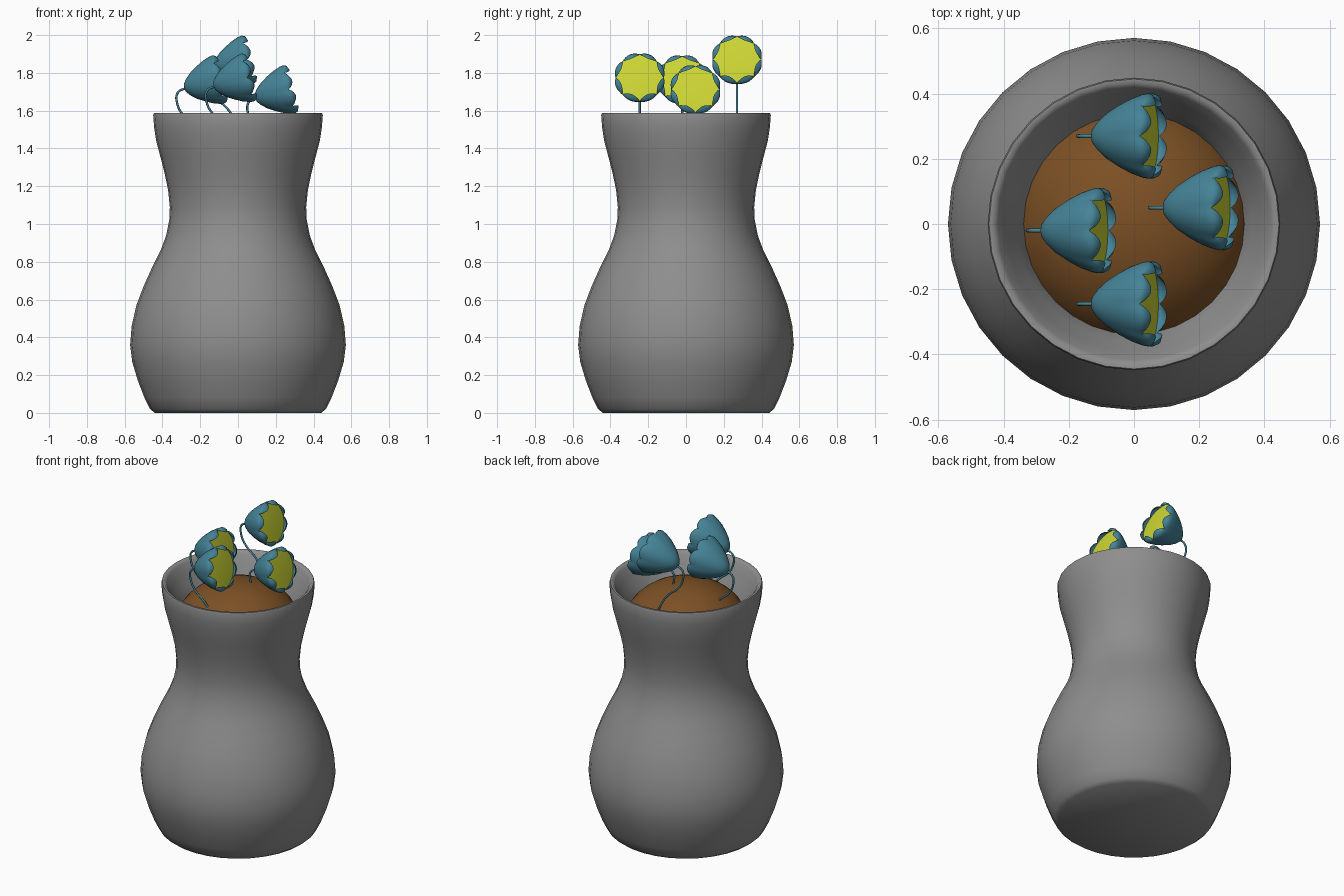
import bpy, bmesh, math
from mathutils import Matrix, Vector

cube = bpy.data.objects.get("Cube")
if cube:
    bpy.data.objects.remove(cube, do_unlink=True)


def material(name, rgb):
    m = bpy.data.materials.new(name)
    m.use_nodes = True
    m.diffuse_color = (*rgb, 1)
    bsdf = next(n for n in m.node_tree.nodes if n.type == "BSDF_PRINCIPLED")
    bsdf.inputs["Base Color"].default_value = (*rgb, 1)
    return m


GREY = material("clay grey", (0.27, 0.27, 0.27))
BROWN = material("soil brown", (0.2, 0.08, 0.018))
TEAL = material("petal teal", (0.06, 0.23, 0.31))
YELLOW = material("flower centre yellow", (0.62, 0.68, 0.035))


def lathe(name, profile, segments, mat, warp=None, angle=60):
    """Spin (radius, height) points about z; warp may reshape each ring point."""
    bm = bmesh.new()
    rings = []
    for i, (r, z) in enumerate(profile):
        if r == 0:
            rings.append([bm.verts.new((0, 0, z))] * segments)
            continue
        ring = []
        for s in range(segments):
            a = math.tau * s / segments
            rr, zz = warp(i, r, z, a) if warp else (r, z)
            ring.append(bm.verts.new((rr * math.cos(a), rr * math.sin(a), zz)))
        rings.append(ring)
    for lo, hi in zip(rings, rings[1:]):
        for s in range(segments):
            t = (s + 1) % segments
            corners = list(dict.fromkeys((lo[s], lo[t], hi[t], hi[s])))
            bm.faces.new(corners)
    mesh = bpy.data.meshes.new(name)
    bm.to_mesh(mesh)
    bm.free()
    mesh.materials.append(mat)
    ob = bpy.data.objects.new(name, mesh)
    bpy.context.collection.objects.link(ob)
    bpy.ops.object.select_all(action="DESELECT")
    ob.select_set(True)
    bpy.context.view_layer.objects.active = ob
    bpy.ops.object.shade_smooth_by_angle(angle=math.radians(angle))
    return ob


# Vase: outer wall up to a rounded rim, then a thick inner wall
lathe("vase", [
    (0, 0), (0.44, 0), (0.465, 0.02), (0.495, 0.08), (0.53, 0.17), (0.56, 0.27),
    (0.571, 0.36), (0.563, 0.46), (0.538, 0.57), (0.5, 0.67), (0.455, 0.77),
    (0.41, 0.86), (0.38, 0.94), (0.364, 1.02), (0.361, 1.09), (0.37, 1.18),
    (0.389, 1.27), (0.412, 1.36), (0.433, 1.44), (0.444, 1.51), (0.449, 1.575),
    (0.445, 1.588), (0.432, 1.588), (0.418, 1.572), (0.393, 1.52), (0.362, 1.46),
    (0.335, 1.4), (0.31, 1.3), (0.3, 1.2), (0, 1.2)], 32, GREY)

# Soil: a dome whose edge is buried in the wall
DOME = [(0.375 * math.cos(k * math.pi / 24), 1.28 + 0.303 * math.sin(k * math.pi / 24))
        for k in range(12)]
lathe("soil", [(0, 1.28)] + DOME + [(0, 1.583)], 32, BROWN)

# Flower cup: the last rings are scalloped into eight incurved petals
CUP = [(0, 0), (0.022, 0.004), (0.045, 0.022), (0.07, 0.05), (0.096, 0.09),
       (0.117, 0.13), (0.13, 0.165), (0.136, 0.188), (0.128, 0.205), (0.106, 0.213)]
PETALS = 8


def scallop(i, r, z, a):
    lobe = abs(math.sin(a * PETALS / 2)) ** 0.7
    if i < 4:
        return r, z
    # shallow grooves between petals, deeper towards the lip
    depth = (i - 3) / 6
    r -= 0.006 * depth * (1 - lobe) * (i < 8)
    if i >= 7:
        r0, z0 = (0.128, 0.18 + 0.002 * (i - 7))
        return r0 + (r - r0) * lobe, z0 + (z - z0) * lobe
    return r, z


def stem(name, base):
    curve = bpy.data.curves.new(name, "CURVE")
    curve.dimensions = "3D"
    curve.bevel_depth = 0.006
    curve.bevel_resolution = 2
    curve.resolution_u = 6
    offsets = [(0.01, 0), (-0.034, -0.025), (-0.036, -0.085), (0.0, -0.15),
               (0.06, -0.2), (0.1, -0.25), (0.15, -0.35)]
    spline = curve.splines.new("BEZIER")
    spline.bezier_points.add(len(offsets) - 1)
    for p, (dx, dz) in zip(spline.bezier_points, offsets):
        p.co = base + Vector((dx, 0, dz))
        p.handle_left_type = p.handle_right_type = "AUTO"
    curve.materials.append(TEAL)
    bpy.context.collection.objects.link(bpy.data.objects.new(name, curve))


# Four flowers facing +x, tipped slightly upward
TILT = math.radians(76)
FLOWERS = {"back": (-0.13, 0.27, 1.825), "front": (-0.13, -0.245, 1.73),
           "left": (0.09, 0.05, 1.668), "right": (-0.285, -0.02, 1.72)}
for label, place in FLOWERS.items():
    pose = Matrix.Translation(place) @ Matrix.Rotation(TILT, 4, "Y")
    lathe(label + "_flower_petals", CUP, 64, TEAL, scallop).matrix_world = pose
    disc = [(0.129, 0.179), (0.08, 0.183), (0, 0.184)]
    lathe(label + "_flower_centre", disc, 32, YELLOW).matrix_world = pose
    stem(label + "_flower_stem", Vector(place))
